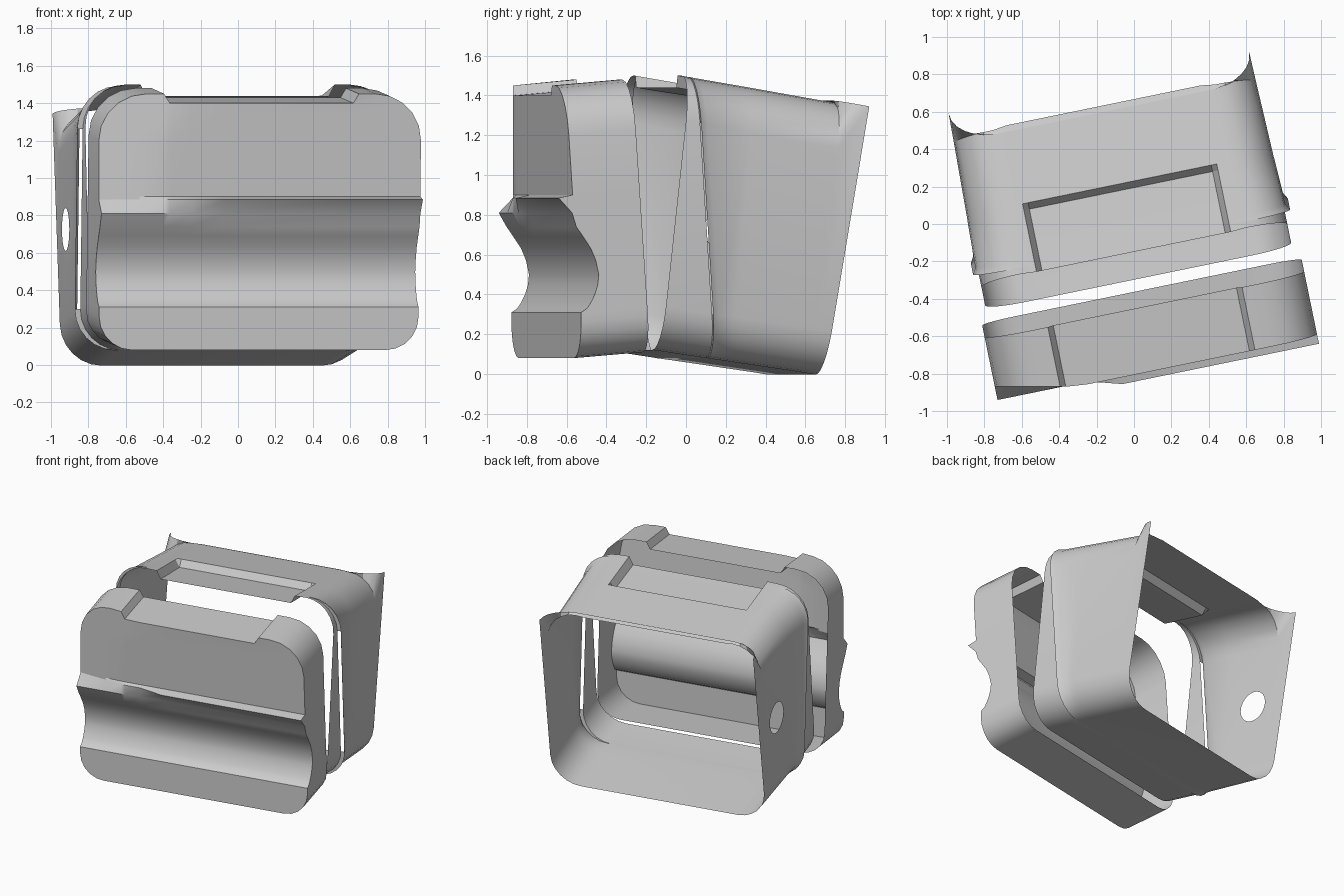
import bpy, bmesh, math
from mathutils import Vector, Matrix

if "Cube" in bpy.data.objects:
    bpy.data.objects.remove(bpy.data.objects["Cube"])

ANG = 0.2025                       # whole model is turned about z
S, C = math.sin(ANG), math.cos(ANG)
UC = -0.032                        # sideways centre in the turned frame
PLACE = Matrix.Rotation(ANG, 4, 'Z') @ Matrix.Translation((UC, 0, 0))


def finish(bm, name):
    bmesh.ops.remove_doubles(bm, verts=bm.verts, dist=0.0005)
    bmesh.ops.recalc_face_normals(bm, faces=bm.faces)
    bm.transform(PLACE)
    me = bpy.data.meshes.new(name)
    bm.to_mesh(me)
    bm.free()
    ob = bpy.data.objects.new(name, me)
    bpy.context.collection.objects.link(ob)
    bpy.ops.object.select_all(action='DESELECT')
    ob.select_set(True)
    bpy.context.view_layer.objects.active = ob
    bpy.ops.object.shade_smooth_by_angle(angle=math.radians(30))
    return ob


# Front cup: wavy front panel swept across, then its rim pulled back
def front_cup():
    hw, zb, zt, rb, rt, n = 0.872, 0.08, 1.45, 0.18, 0.25, 5
    rows = []
    for i in range(n + 1):
        a = math.pi / 2 * i / n
        rows.append((zb + rb * (1 - math.cos(a)), hw - rb + rb * math.sin(a), -0.71))
    for z, v in [(.31, -.71), (.33, -.68), (.36, -.66), (.40, -.64), (.45, -.625), (.50, -.62),
                 (.57, -.635), (.63, -.66), (.69, -.70), (.74, -.735), (.81, -.757),
                 (.885, -.826), (.90, -.754)]:
        rows.append((z, hw, v))
    for i in range(n + 1):
        a = math.pi / 2 * i / n
        z = zt - rt + rt * math.sin(a)
        rows.append((z, hw - rt + rt * math.cos(a), -.754 - .065 * (z - .9)))
    cols = [-2, -.66, -.53, -.50, -.38, -.2, .50, .53, 2]
    bm = bmesh.new()
    grid = []
    for z, w, v in rows:
        line = []
        for u in cols:
            u = max(-w, min(w, u))
            vv = v
            if .8 < z < .89 and u < -.3:           # ledge fades out on the left
                vv = -.775
            if z > .82:                            # flattened left end
                vv = max(vv, (-.87 - (u + UC) * S) / C)
            line.append(bm.verts.new((u, vv, min(z, 1.40) if abs(u) < .51 else z)))
        grid.append(line)
    for a, b in zip(grid, grid[1:]):
        for i in range(len(cols) - 1):
            bm.faces.new((a[i], a[i + 1], b[i + 1], b[i]))
    bmesh.ops.remove_doubles(bm, verts=bm.verts, dist=0.0005)
    rim = [e for e in bm.edges if e.is_boundary]
    new = bmesh.ops.extrude_edge_only(bm, edges=rim)['geom']
    for p in new:
        if isinstance(p, bmesh.types.BMVert):
            z = p.co.z
            p.co = (p.co.x, -.35 - .067 * z, z + .03)
    finish(bm, "front_cup")


# Cross-section of the rear sleeve; vf gives depth from height
N = 6


def section(vf, hw, depth=0.0, ru=.22, rz=.23, horn=False):
    vt, vb = (vf(1.45), vf(.06))
    zt, zb = 1.5 - .17 * (vt + .15), .12 - .145 * (vb + .29)
    if horn:
        vt = .62
        zt = 1.375
    flat = hw - ru
    pts = [(u, vt, zt - (depth if abs(u) < .51 else 0)) for u in (.53, .50, -.50, -.53)]

    def corner(sx, top):
        out = []
        for i in range(N + 1):
            a = math.pi / 2 * i / N
            u = sx * (flat + ru * math.sin(a))
            if top:
                z = zt - rz * (1 - math.cos(a))
                v = vf(z)
                if horn:
                    v = .62 + (vf(z) - .62) * (i / N) ** 1.7
            else:
                z = zb + .22 * (1 - math.cos(a))
                v = vf(z)
            out.append((u, v, z))
        return out
    pts += corner(-1, True) + corner(-1, False)[::-1]
    pts += corner(1, False) + corner(1, True)[::-1]
    return pts


# Rear sleeve: tapering open tube with lip, slits, top recess and side hole
def rear_sleeve():
    step = lambda z: -.012 - .064 * z
    rings = [
        section(lambda z: -.305 + .11 * z, .835, .06),
        section(step, .835, .06),
        section(step, .865, .06),
        section(lambda z: step(z) + .035, .845, .06),
        section(lambda z: .06 + .09 * z, .838, .055),
        section(lambda z: .095 + .09 * z, .836, 0),
        section(lambda z: .48 + .12 * z if z > .1 else .48, .824, 0),
        section(lambda z: .55 + .17 * z, .82, 0, .22, .03, True),
    ]
    bm = bmesh.new()
    loops = [[bm.verts.new(p) for p in r] for r in rings]
    m = len(loops[0])
    left = 4 + N                       # left wall edge starts here
    right = 4 + 3 * (N + 1) - 1        # right wall edge starts here
    wall = None
    for k in range(len(loops) - 1):
        a, b = loops[k], loops[k + 1]
        for i in range(m):
            if k == 1 and i in (left, right):      # slit behind the lip
                continue
            j = (i + 1) % m
            if k == 5 and i == left:
                wall = (a[i], a[j], b[j], b[i])
                continue
            bm.faces.new((a[i], a[j], b[j], b[i]))
    # left wall panel with round hole
    edges = [bm.edges.get((wall[i], wall[(i + 1) % 4])) for i in range(4)]
    ring = []
    for i in range(20):
        t = 2 * math.pi * i / 20
        v = .385 + .112 * math.cos(t)
        ring.append(bm.verts.new((-.836 + .012 * (v - .15) / .45, v, .725 + .115 * math.sin(t))))
    edges += [bm.edges.new((ring[i], ring[(i + 1) % 20])) for i in range(20)]
    bmesh.ops.triangle_fill(bm, edges=edges, use_beauty=True, normal=Vector((-1, 0, 0)))
    finish(bm, "rear_sleeve")


front_cup()
rear_sleeve()
